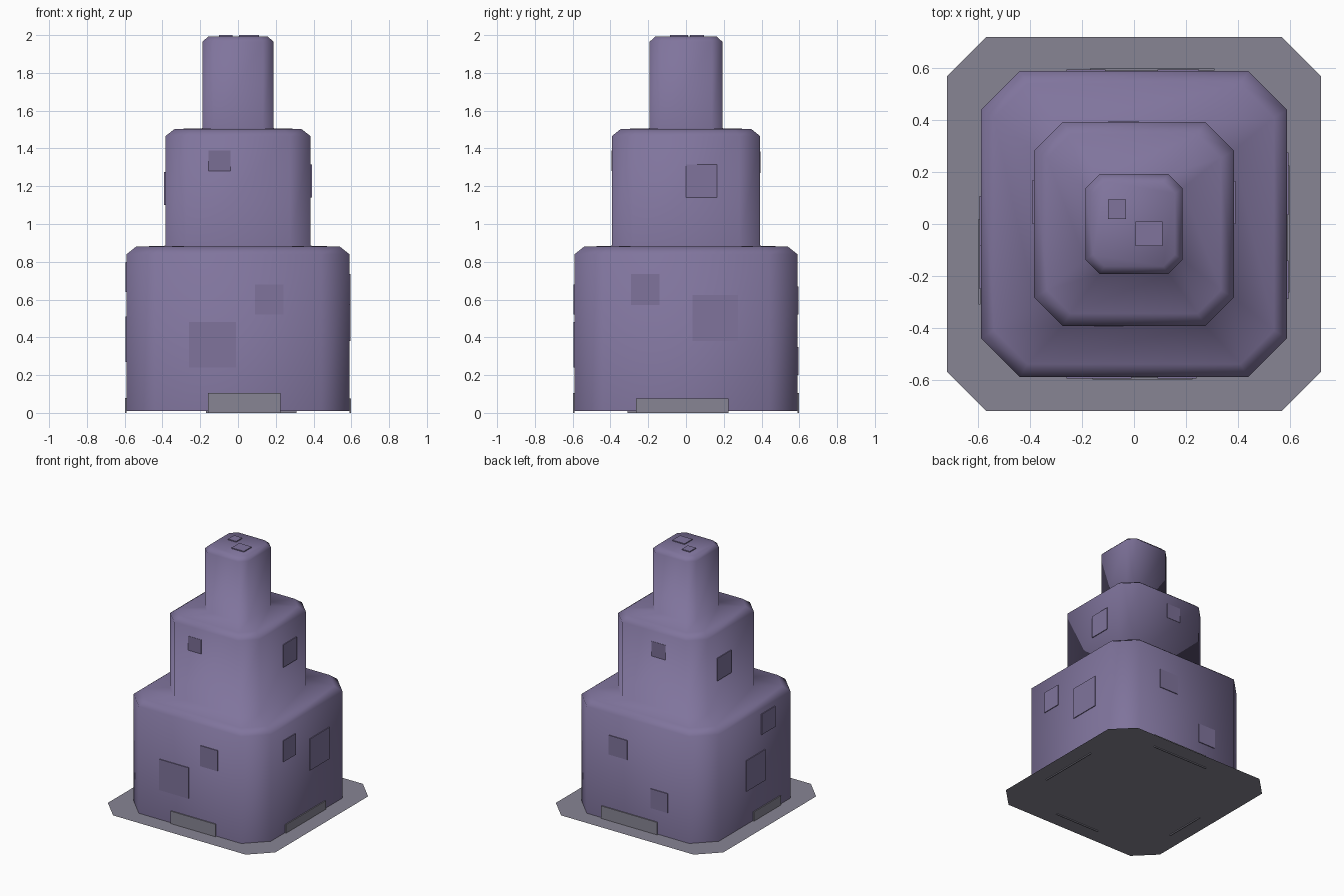
import bpy, bmesh

if "Cube" in bpy.data.objects:
    bpy.data.objects.remove(bpy.data.objects["Cube"])


def mat(name, rgb):
    m = bpy.data.materials.new(name)
    m.diffuse_color = (*rgb, 1)
    m.use_nodes = True
    m.node_tree.nodes["Principled BSDF"].inputs["Base Color"].default_value = m.diffuse_color
    return m


PURPLE = mat("dusty purple", (0.215, 0.175, 0.335))
DARK = mat("deeper purple", (0.195, 0.158, 0.30))
GREY = mat("warm grey", (0.245, 0.235, 0.295))


def finish(name, bm, material, smooth=False):
    me = bpy.data.meshes.new(name)
    bm.to_mesh(me)
    bm.free()
    me.materials.append(material)
    for p in me.polygons:
        p.use_smooth = smooth
    ob = bpy.data.objects.new(name, me)
    bpy.context.collection.objects.link(ob)
    return ob


def octagon(bm, hx, hy, cut, z):
    cx, cy = hx - cut, hy - cut
    pts = [(hx, -cy), (hx, cy), (cx, hy), (-cx, hy),
           (-hx, cy), (-hx, -cy), (-cx, -hy), (cx, -hy)]
    return [bm.verts.new((x, y, z)) for x, y in pts]


# Stepped tower: one smooth loft through cut-corner rings
bm = bmesh.new()
rings = [(0.59, 0.59, 0.15, 0.01), (0.59, 0.59, 0.15, 0.84), (0.54, 0.54, 0.13, 0.88),
         (0.385, 0.393, 0.11, 0.885), (0.385, 0.393, 0.11, 1.465), (0.335, 0.345, 0.09, 1.503),
         (0.187, 0.192, 0.055, 1.507), (0.187, 0.192, 0.055, 1.965), (0.158, 0.163, 0.045, 1.993)]
loops = [octagon(bm, *r) for r in rings]
for a, b in zip(loops, loops[1:]):
    for i in range(8):
        j = (i + 1) % 8
        bm.faces.new((a[i], a[j], b[j], b[i]))
bm.faces.new(loops[-1])
finish("stepped_tower", bm, PURPLE, True)

# Flat ground skirt
bm = bmesh.new()
bm.faces.new(octagon(bm, 0.72, 0.72, 0.15, 0.008))
finish("base_skirt", bm, GREY)


def panel(name, side, a0, a1, b0, b1, d, material, thick=0.006):
    """Thin plate on a side; a is the sideways range, b the upward range."""
    axis, sign = {"front": (1, -1), "back": (1, 1), "right": (0, 1),
                  "left": (0, -1), "top": (2, 1)}[side]
    lo, hi = sorted((sign * (d - 0.002), sign * (d + thick)))
    r = [(a0, a1), (b0, b1)]
    r.insert(axis, (lo, hi))
    bm = bmesh.new()
    bmesh.ops.create_cube(bm, size=1)
    for v in bm.verts:
        v.co = [r[k][0] if v.co[k] < 0 else r[k][1] for k in range(3)]
    finish(name, bm, material)


# Thin wall panels
walls = [
    ("front", -0.26, -0.01, 0.24, 0.48, 0.59), ("front", 0.09, 0.24, 0.52, 0.68, 0.59),
    ("back", 0.09, 0.25, 0.52, 0.67, 0.59), ("back", -0.26, -0.11, 0.20, 0.35, 0.59),
    ("right", -0.29, -0.14, 0.57, 0.735, 0.59), ("right", 0.035, 0.275, 0.38, 0.625, 0.59),
    ("right", 0.0, 0.165, 1.14, 1.315, 0.385),
    ("left", -0.25, -0.08, 0.64, 0.80, 0.59), ("left", -0.125, 0.107, 0.27, 0.51, 0.59),
    ("left", 0.0, 0.17, 1.10, 1.275, 0.385),
    ("top", -0.10, -0.03, 0.02, 0.095, 1.994), ("top", 0.005, 0.11, -0.085, 0.01, 1.994)]
for i, w in enumerate(walls):
    panel(f"wall_panel_{w[0]}_{i}", *w, PURPLE)

# Faint darker panels on the middle tier
panel("faint_panel_front", "front", -0.155, -0.04, 1.28, 1.39, 0.393, DARK, 0.002)
panel("faint_panel_back", "back", -0.10, 0.02, 1.27, 1.385, 0.393, DARK, 0.002)

# Grey plinth plates at ground level
for side, a0, a1, top in [("front", -0.16, 0.225, 0.105), ("back", -0.17, 0.31, 0.105),
                          ("right", -0.265, 0.225, 0.075), ("left", -0.31, 0.02, 0.08)]:
    panel(f"plinth_plate_{side}", side, a0, a1, 0.0, top, 0.593, GREY)
